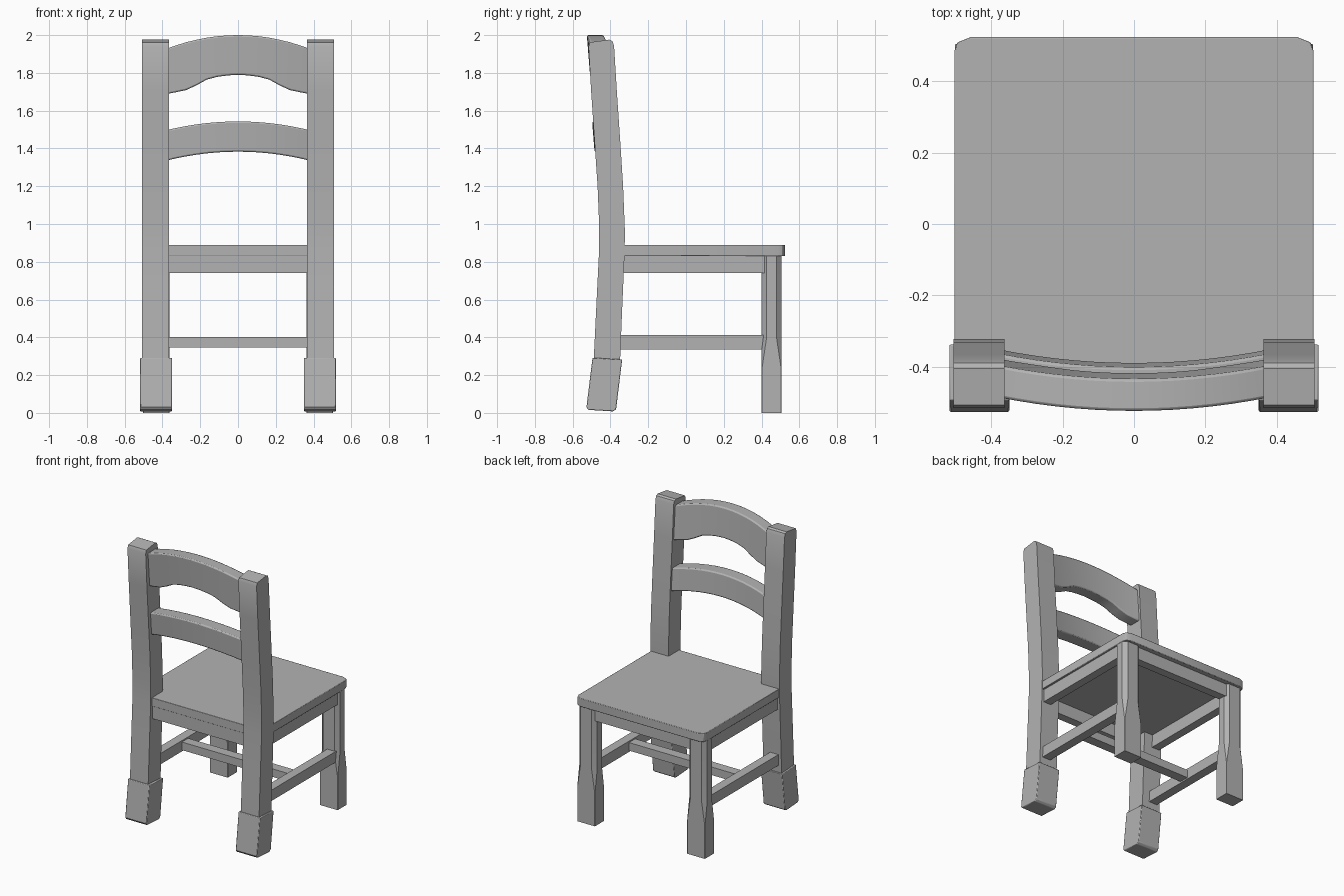
import bpy, bmesh, math

if "Cube" in bpy.data.objects:
    bpy.data.objects.remove(bpy.data.objects["Cube"], do_unlink=True)

GREY = (0.45, 0.45, 0.45, 1)
paint = bpy.data.materials.new("plain grey")
paint.use_nodes = True
paint.diffuse_color = GREY
paint.node_tree.nodes["Principled BSDF"].inputs["Base Color"].default_value = GREY


def finish(name, bm, bevel=0.0):
    bmesh.ops.recalc_face_normals(bm, faces=bm.faces)
    mesh = bpy.data.meshes.new(name)
    bm.to_mesh(mesh)
    bm.free()
    mesh.materials.append(paint)
    obj = bpy.data.objects.new(name, mesh)
    bpy.context.collection.objects.link(obj)
    if bevel:
        mod = obj.modifiers.new("soft edges", "BEVEL")
        mod.width, mod.segments = bevel, 2
        mod.limit_method, mod.angle_limit = "ANGLE", math.radians(40)
    bpy.ops.object.select_all(action="DESELECT")
    obj.select_set(True)
    bpy.context.view_layer.objects.active = obj
    bpy.ops.object.shade_smooth_by_angle(angle=math.radians(35))
    return obj


def loft(name, rings, bevel=0.0):
    """Skin equal-length closed rings and cap both ends."""
    bm = bmesh.new()
    rows = [[bm.verts.new(p) for p in ring] for ring in rings]
    n = len(rows[0])
    for a, b in zip(rows, rows[1:]):
        for i in range(n):
            j = (i + 1) % n
            bm.faces.new((a[i], a[j], b[j], b[i]))
    bm.faces.new(rows[0])
    bm.faces.new(rows[-1])
    return finish(name, bm, bevel)


def bar(name, x0, x1, y0, y1, z0, z1, bevel=0.0):
    ring = [(x0, y0), (x1, y0), (x1, y1), (x0, y1)]
    return loft(name, [[(x, y, z) for x, y in ring] for z in (z0, z1)], bevel)


def across(name, side, x0, x1, profile, bevel=0.0):
    """Extrude a (y, z) profile along x."""
    return loft(name, [[(side * x, y, z) for y, z in profile] for x in (x0, x1)], bevel)


def octagon(x0, x1, y0, y1, z, c):
    return [(x0 + c, y0, z), (x1 - c, y0, z), (x1, y0 + c, z), (x1, y1 - c, z),
            (x1 - c, y1, z), (x0 + c, y1, z), (x0, y1 - c, z), (x0, y0 + c, z)]


# Legs, feet, side rails and side stretchers, on both sides
rear_back = [(-0.49, 0.25), (-0.473, 0.6), (-0.46, 0.86), (-0.46, 1.0), (-0.468, 1.2),
             (-0.483, 1.42), (-0.502, 1.7), (-0.516, 1.94), (-0.508, 1.962)]
rear_front = [(-0.405, 1.976), (-0.39, 1.968), (-0.381, 1.945), (-0.366, 1.7),
              (-0.347, 1.42), (-0.333, 1.2), (-0.323, 0.95), (-0.327, 0.8),
              (-0.338, 0.55), (-0.35, 0.25)]
rear_foot = [(-0.527, 0.03), (-0.518, 0.016), (-0.385, 0.008), (-0.37, 0.02),
             (-0.338, 0.283), (-0.495, 0.292)]

for side, word in ((1, "left"), (-1, "right")):
    across(word + "_rear_leg", side, 0.364, 0.507, rear_back + rear_front)
    across(word + "_rear_foot", side, 0.35, 0.518, rear_foot, 0.004)
    # Front leg fades from chamfered corners to a square foot
    rings = [octagon(0.362, 0.502, 0.401, 0.505, z, c)
             for z, c in ((0.0, 0.002), (0.24, 0.002), (0.4, 0.026), (0.835, 0.026))]
    loft(word + "_front_leg", [[(side * x, y, z) for x, y, z in r] for r in rings])
    bar(word + "_seat_rail", side * 0.43, side * 0.49, -0.36, 0.43, 0.74, 0.835)
    bar(word + "_stretcher", side * 0.42, side * 0.485, -0.37, 0.43, 0.335, 0.412)

# Rails and stretcher running across
bar("front_rail", -0.43, 0.43, 0.43, 0.49, 0.74, 0.835)
bar("rear_rail", -0.4, 0.4, -0.44, -0.38, 0.74, 0.835)
bar("cross_stretcher", -0.44, 0.44, -0.03, 0.04, 0.345, 0.402)

# Seat board with rounded front corners
outline = [(-0.504, -0.445), (0.504, -0.445), (0.504, 0.485), (0.495, 0.51), (0.46, 0.524),
           (-0.46, 0.524), (-0.495, 0.51), (-0.504, 0.485)]
loft("seat", [[(x, y, z) for x, y in outline] for z in (0.83, 0.89)], 0.003)


# Back slats, bowed backwards and arched
def slat(name, top, rise, bottom_at, back, thick):
    rings = []
    steps = 14
    for i in range(steps + 1):
        x = -0.385 + 0.77 * i / steps
        k = (x / 0.365) ** 2
        z1, z0 = top - rise * k, bottom_at(x)
        y1 = back + 0.035 * k
        y0 = y1 + 0.08 * (z1 - z0)
        rings.append([(x, y1, z1), (x, y1 + thick, z1),
                      (x, y0 + thick, z0), (x, y0, z0)])
    return loft(name, rings, 0.008)


def scalloped(x):
    pts = [(0, 1.79), (0.08, 1.785), (0.155, 1.77), (0.26, 1.712), (0.365, 1.69), (0.5, 1.67)]
    for (xa, za), (xb, zb) in zip(pts, pts[1:]):
        if abs(x) <= xb:
            return za + (zb - za) * (abs(x) - xa) / (xb - xa)


slat("upper_back_slat", 2.0, 0.067, scalloped, -0.525, 0.09)
slat("lower_back_slat", 1.543, 0.043, lambda x: 1.383 - 0.33 * x * x, -0.497, 0.095)
